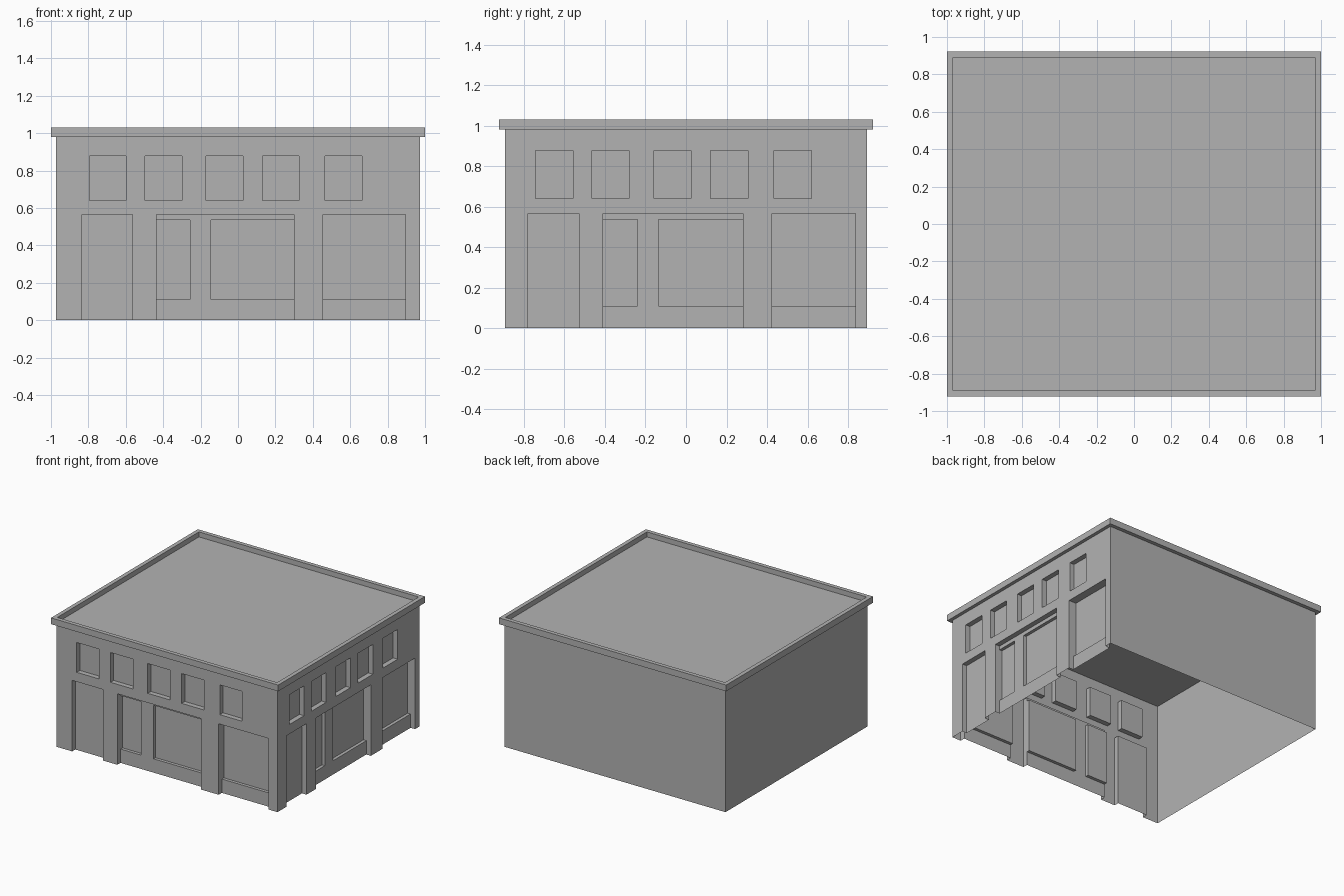
import bpy, bmesh
from math import pi
from mathutils import Matrix

cube = bpy.data.objects.get("Cube")
if cube:
    bpy.data.objects.remove(cube)

GREY = (0.45, 0.45, 0.45, 1)
mat = bpy.data.materials.new("plain_grey")
mat.use_nodes = True
mat.diffuse_color = GREY
mat.node_tree.nodes["Principled BSDF"].inputs["Base Color"].default_value = GREY

HALF_X, HALF_Y = 0.973, 0.893
WALL_TOP, ROOF_TOP = 0.98, 1.03
STEP, DEEP = 0.04, 0.065
HEAD, SILL = 0.565, 0.11

# Recesses of a shopfront: left, right, bottom, top, depth
RECESSES = [(u, u + 0.197, 0.64, 0.877, STEP) for u in (-0.795, -0.497, -0.17, 0.13, 0.465)]
RECESSES += [
    (-0.835, -0.565, 0, HEAD, STEP),        # doorway
    (-0.437, 0.3, 0, HEAD, STEP),           # middle bay
    (-0.437, -0.257, SILL, 0.535, DEEP),    # narrow shop window
    (-0.145, 0.3, SILL, 0.535, DEEP),       # wide shop window
    (0.455, 0.895, 0, HEAD, STEP),          # right bay
    (0.455, 0.895, SILL, HEAD, DEEP),       # right shop window
]


def finish(bm, name):
    mesh = bpy.data.meshes.new(name)
    bm.to_mesh(mesh)
    bm.free()
    mesh.materials.append(mat)
    obj = bpy.data.objects.new(name, mesh)
    bpy.context.collection.objects.link(obj)
    return obj


def wall(name, half, offset, angle, recesses=()):
    """Thin wall facing -y with stepped recesses, then turned about z."""
    us = sorted({-half, half} | {u for r in recesses for u in r[:2]})
    zs = sorted({0, WALL_TOP} | {z for r in recesses for z in r[2:4]})

    def depth(i, j):
        if not (0 <= i < len(us) - 1 and 0 <= j < len(zs) - 1):
            return None
        u, z = (us[i] + us[i + 1]) / 2, (zs[j] + zs[j + 1]) / 2
        return max([r[4] for r in recesses if r[0] < u < r[1] and r[2] < z < r[3]], default=0)

    bm = bmesh.new()

    def quad(*points):
        bm.faces.new([bm.verts.new((u, d - offset, z)) for u, d, z in points])

    for i in range(len(us) - 1):
        for j in range(len(zs) - 1):
            u0, u1, z0, z1 = us[i], us[i + 1], zs[j], zs[j + 1]
            d, e, t = depth(i, j), depth(i + 1, j), depth(i, j + 1)
            quad((u0, d, z0), (u1, d, z0), (u1, d, z1), (u0, d, z1))
            if e is not None and e != d:
                quad((u1, d, z0), (u1, e, z0), (u1, e, z1), (u1, d, z1))
            if t is not None and t != d:
                quad((u0, d, z1), (u1, d, z1), (u1, t, z1), (u0, t, z1))
    bmesh.ops.remove_doubles(bm, verts=bm.verts, dist=1e-5)
    bmesh.ops.dissolve_limit(bm, angle_limit=0.01, verts=bm.verts, edges=bm.edges)
    bmesh.ops.rotate(bm, verts=bm.verts, matrix=Matrix.Rotation(angle, 3, "Z"))
    return finish(bm, name)


# Two shopfront walls and two plain walls
side_recesses = [(a * 0.935, b * 0.935, *rest) for a, b, *rest in RECESSES]
wall("front_shop_wall", HALF_X, HALF_Y, 0, RECESSES)
wall("side_shop_wall", HALF_Y, HALF_X, pi / 2, side_recesses)
wall("back_wall", HALF_X, HALF_Y, pi)
wall("plain_side_wall", HALF_Y, HALF_X, -pi / 2)

# Overhanging roof slab with a sunken top inside its parapet
bm = bmesh.new()
size = Matrix.Diagonal((2, 1.846, ROOF_TOP - WALL_TOP, 1))
middle = Matrix.Translation((0, 0, (ROOF_TOP + WALL_TOP) / 2))
bmesh.ops.create_cube(bm, size=1, matrix=middle @ size)
top = max(bm.faces, key=lambda f: f.calc_center_median().z)
bmesh.ops.inset_region(bm, faces=[top], thickness=0.046)
inner = bmesh.ops.extrude_face_region(bm, geom=[top])
bmesh.ops.translate(bm, vec=(0, 0, -0.04),
                    verts=[v for v in inner["geom"] if isinstance(v, bmesh.types.BMVert)])
if top.is_valid:
    bmesh.ops.delete(bm, geom=[top], context="FACES_ONLY")
bmesh.ops.recalc_face_normals(bm, faces=bm.faces)
finish(bm, "roof_and_parapet")
